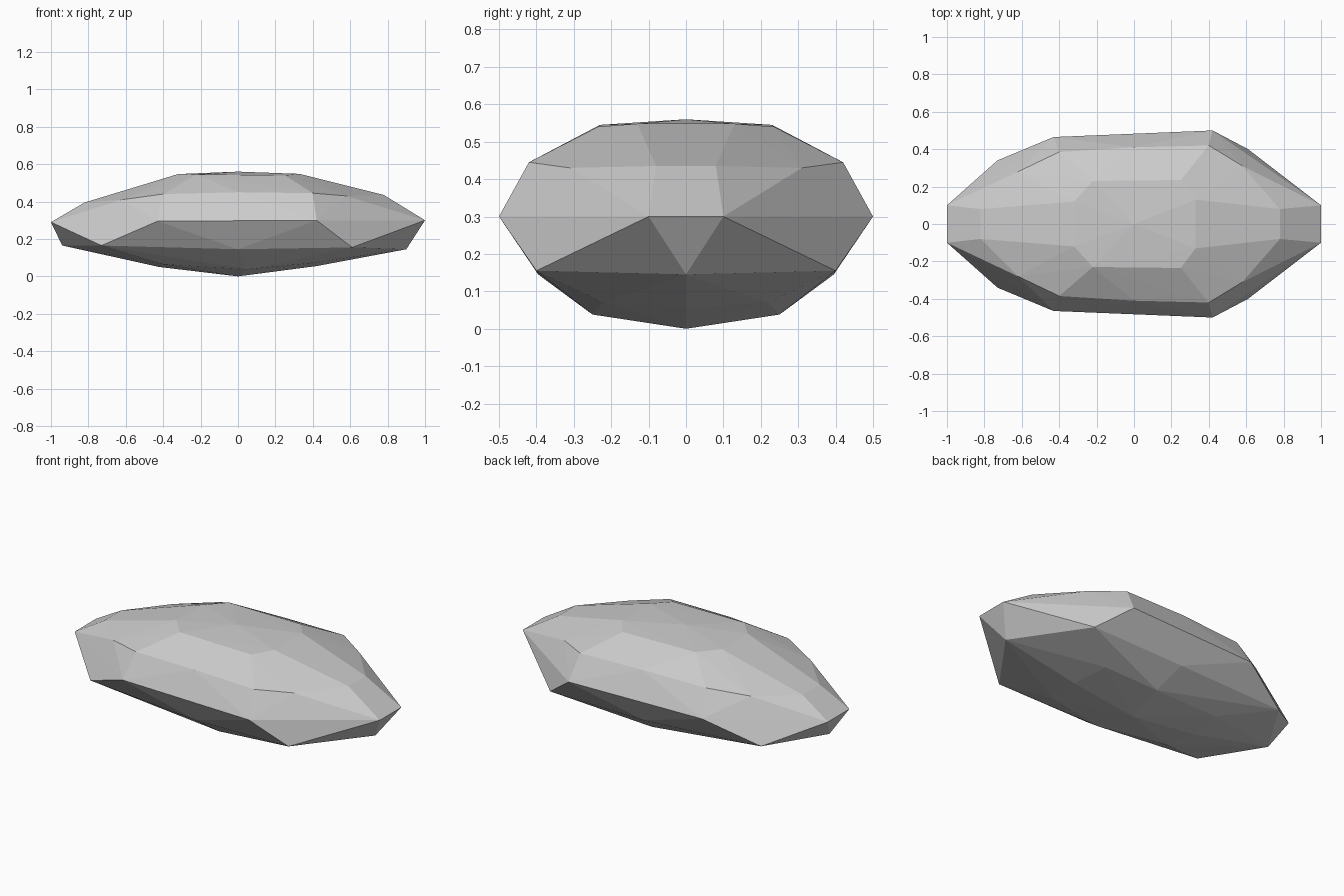
import bpy, bmesh
from mathutils import Vector

if "Cube" in bpy.data.objects:
    bpy.data.objects.remove(bpy.data.objects["Cube"])

# One side of the stone, tier by tier (mirrored across y)
equator = [(1, .1, .30), (.42, .5, .30), (-.43, .465, .295), (-1, .1, .29)]
lower_belt = [(.90, 0, .145), (.61, .40, .155), (0, .395, .145),
              (-.73, .34, .165), (-.94, 0, .165)]
underside = [(.42, 0, .055), (.38, .22, .07), (.05, .25, .038),
             (-.40, .2, .065), (-.42, 0, .05), (0, 0, 0)]
shoulder = [(.78, .08, .435), (.58, .31, .43), (.40, .42, .445), (0, .41, .45),
            (-.40, .385, .44), (-.62, .28, .41), (-.82, .08, .395)]
crown = [(.33, .13, .548), (.25, .235, .54), (-.22, .23, .545),
         (-.32, .12, .547), (0, 0, .56)]


def faceted_stone(name, tiers):
    bm = bmesh.new()
    for tier in tiers:
        for x, y, z in tier:
            for side in ((1, -1) if y else (1,)):
                bm.verts.new(Vector((x, y * side, z)))
    hull = bmesh.ops.convex_hull(bm, input=bm.verts[:])
    unused = {v for v in hull["geom_interior"] + hull["geom_unused"]
              if isinstance(v, bmesh.types.BMVert)}
    bmesh.ops.delete(bm, geom=list(unused), context='VERTS')
    bmesh.ops.recalc_face_normals(bm, faces=bm.faces[:])
    mesh = bpy.data.meshes.new(name)
    bm.to_mesh(mesh)
    bm.free()
    obj = bpy.data.objects.new(name, mesh)
    bpy.context.collection.objects.link(obj)
    return obj


# Flat-faceted boulder
faceted_stone("flat_stone", [equator, lower_belt, underside, shoulder, crown])
